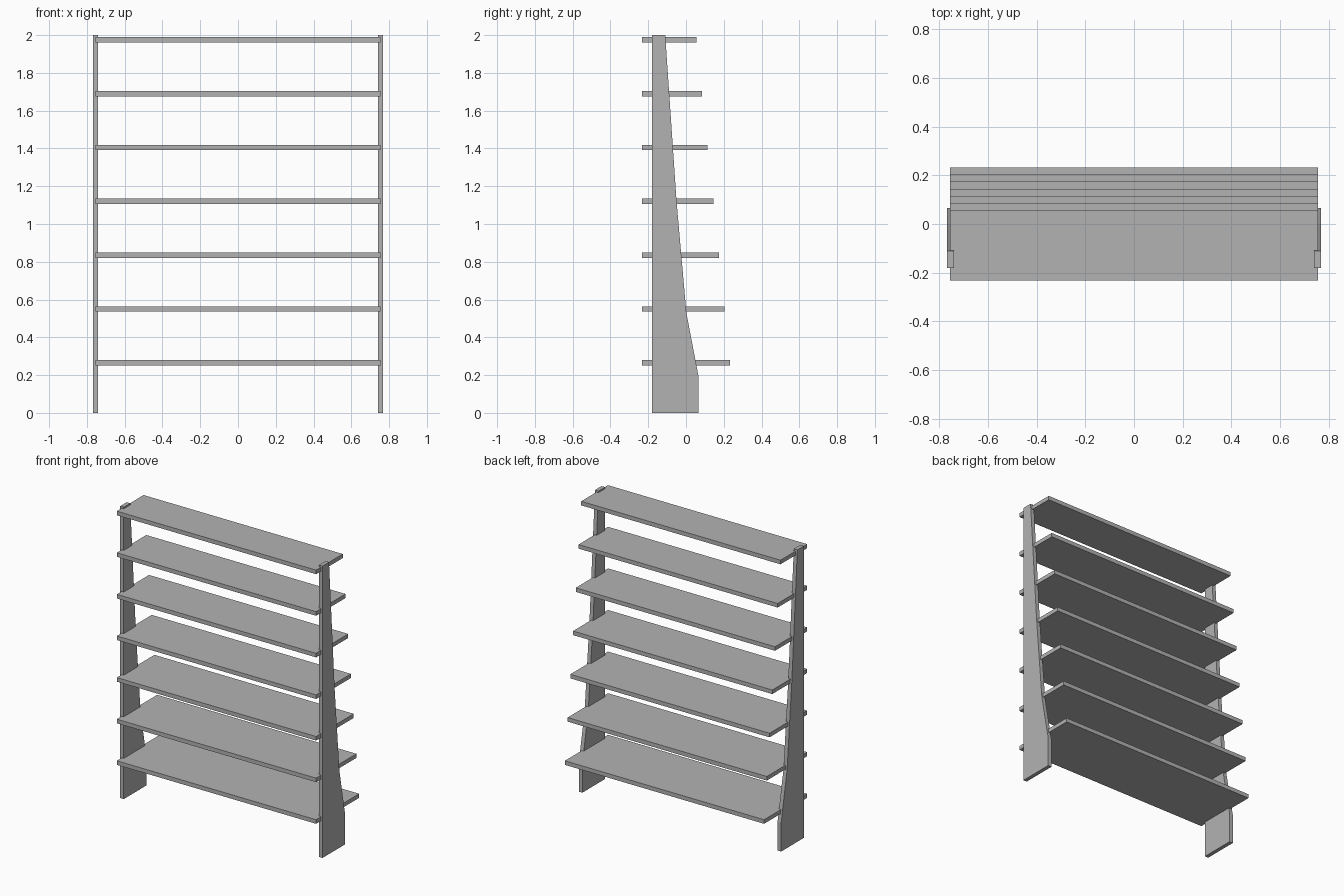
import bpy
import bmesh

cube = bpy.data.objects.get("Cube")
if cube:
    bpy.data.objects.remove(cube, do_unlink=True)

grey = bpy.data.materials.new("plain grey")
grey.use_nodes = True
colour = (0.45, 0.45, 0.45, 1)
grey.diffuse_color = colour
grey.node_tree.nodes["Principled BSDF"].inputs["Base Color"].default_value = colour


def extrude_profile(name, profile, x0, x1):
    """Extrude a closed (y, z) outline along x."""
    bm = bmesh.new()
    face = bm.faces.new([bm.verts.new((x0, y, z)) for y, z in profile])
    result = bmesh.ops.extrude_face_region(bm, geom=[face])
    moved = [g for g in result["geom"] if isinstance(g, bmesh.types.BMVert)]
    bmesh.ops.translate(bm, verts=moved, vec=(x1 - x0, 0, 0))
    bmesh.ops.recalc_face_normals(bm, faces=bm.faces)
    mesh = bpy.data.meshes.new(name)
    bm.to_mesh(mesh)
    bm.free()
    mesh.materials.append(grey)
    obj = bpy.data.objects.new(name, mesh)
    bpy.context.collection.objects.link(obj)
    return obj


# Tapered side uprights with a wider foot
upright = [(-0.18, 0), (0.065, 0), (0.065, 0.2), (0.002, 0.53),
           (-0.05, 1.12), (-0.11, 2), (-0.18, 2)]
for side, sign in (("left", 1), ("right", -1)):
    extrude_profile(side + "_upright", upright, sign * 0.74, sign * 0.767)

# Shelves, evenly spaced, each shallower than the one below
SHELVES = 7
FRONT, HALF_WIDTH, HALF_THICK = -0.233, 0.755, 0.014
for i in range(SHELVES):
    z = 0.265 + 0.285 * i
    back = 0.233 - 0.0295 * i
    outline = [(FRONT, z - HALF_THICK), (back, z - HALF_THICK),
               (back, z + HALF_THICK), (FRONT, z + HALF_THICK)]
    extrude_profile(f"shelf_{i + 1}", outline, -HALF_WIDTH, HALF_WIDTH)
